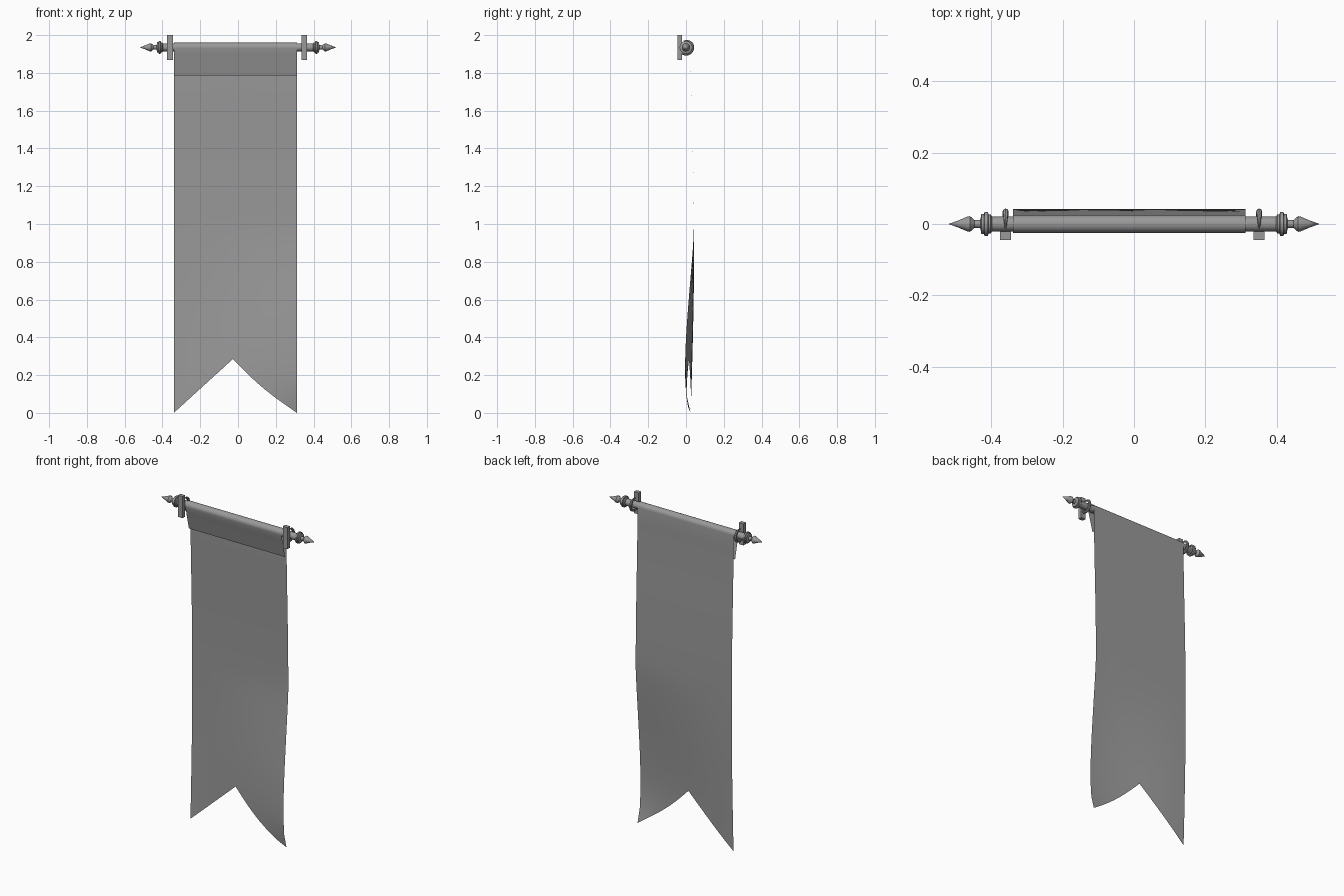
import bpy, bmesh
from math import sin, cos, pi, radians

cube = bpy.data.objects.get("Cube")
if cube:
    bpy.data.objects.remove(cube, do_unlink=True)

ROD_Z = 1.935

grey = bpy.data.materials.new("plain grey")
grey.use_nodes = True
GREY = (0.32, 0.32, 0.32, 1)
grey.diffuse_color = GREY
grey.node_tree.nodes["Principled BSDF"].inputs["Base Color"].default_value = GREY


def finish(name, bm, angle=35):
    mesh = bpy.data.meshes.new(name)
    bm.to_mesh(mesh)
    bm.free()
    obj = bpy.data.objects.new(name, mesh)
    bpy.context.collection.objects.link(obj)
    mesh.materials.append(grey)
    bpy.ops.object.select_all(action='DESELECT')
    obj.select_set(True)
    bpy.context.view_layer.objects.active = obj
    bpy.ops.object.shade_smooth_by_angle(angle=radians(angle))
    return obj


def skin(bm, rows, closed=False):
    """Join successive rows of vertices with quads."""
    for a, b in zip(rows, rows[1:]):
        n = len(a)
        for i in range(n if closed else n - 1):
            j = (i + 1) % n
            bm.faces.new((a[i], a[j], b[j], b[i]))


def lathe(name, profile, sides=16):
    """Turn (x, radius) pairs around the rod axis."""
    bm = bmesh.new()
    rows = [[bm.verts.new((x, r * cos(2 * pi * k / sides),
                           ROD_Z + r * sin(2 * pi * k / sides)))
             for k in range(sides)] for x, r in profile]
    skin(bm, rows, closed=True)
    bmesh.ops.remove_doubles(bm, verts=bm.verts, dist=1e-5)
    bmesh.ops.holes_fill(bm, edges=bm.edges)
    bmesh.ops.recalc_face_normals(bm, faces=bm.faces)
    return finish(name, bm)


# Rod and its turned ends
lathe("rod", [(-0.41, 0.021), (0.41, 0.021)])
END = [(0.398, 0.021), (0.402, 0.027), (0.408, 0.027), (0.41, 0.034),
       (0.419, 0.034), (0.421, 0.028), (0.428, 0.028), (0.431, 0.012),
       (0.447, 0.011), (0.46, 0.022), (0.467, 0.021), (0.49, 0.011), (0.52, 0)]
for side, sign in (("left", 1), ("right", -1)):
    lathe(side + "_finial", [(sign * x, r) for x, r in END])

# Wall plates with tapered hooks around the rod
for side, x in (("left", 0.351), ("right", -0.36)):
    bm = bmesh.new()
    bmesh.ops.create_cube(bm, size=1)
    bmesh.ops.scale(bm, vec=(0.031, 0.024, 0.132), verts=bm.verts)
    bmesh.ops.translate(bm, vec=(x, -0.033, ROD_Z - 0.001), verts=bm.verts)
    finish(side + "_wall_plate", bm)

    bm = bmesh.new()
    rows = []
    steps = 18
    for i in range(steps + 1):
        t = i / steps
        a = radians(-145 + 255 * t)
        thick = 0.0085 * min(1, 0.25 + 2.5 * (1 - t))
        ring = []
        for k in range(8):
            b = 2 * pi * k / 8
            r = 0.035 + thick * cos(b)
            ring.append(bm.verts.new((x + thick * sin(b), r * cos(a),
                                      ROD_Z + r * sin(a))))
        rows.append(ring)
    skin(bm, rows, closed=True)
    bmesh.ops.holes_fill(bm, edges=bm.edges)
    bmesh.ops.recalc_face_normals(bm, faces=bm.faces)
    finish(side + "_hook", bm)

# Banner cloth: front flap, fold over the rod, hanging sheet with a notched hem
LEFT, RIGHT, NOTCH = 0.312, -0.34, -0.027


def hem(x):
    if x < NOTCH:
        return 0.285 * (x - RIGHT) / (NOTCH - RIGHT)
    t = (x - NOTCH) / (LEFT - NOTCH)
    return 0.285 * (1 - t) - 0.022 * sin(pi * t)  * (1 - t * 0.3)


def drape(x, z):
    u = (x - RIGHT) / (LEFT - RIGHT)
    bow = 0.024 + 0.018 * sin(pi * min(1, z / 1.9)) ** 1.5
    wave = sin(pi * (z / 0.95) ** 0.6) if 0 < z < 0.95 else 0
    return bow + wave * (0.004 - 0.038 * u * u * (3 - 2 * u))


bm = bmesh.new()
columns = [RIGHT + (NOTCH - RIGHT) * i / 8 for i in range(8)]
columns += [NOTCH + (LEFT - NOTCH) * i / 8 for i in range(9)]
rows = []
for x in columns:
    path = [(0.01, 1.785), (-0.004, 1.845), (-0.017, 1.9)]
    for i in range(13):
        a = pi * (1.05 - 1.05 * i / 12)
        path.append((0.025 * cos(a), ROD_Z + 0.025 * sin(a)))
    low = hem(x)
    for i in range(1, 25):
        z = 1.92 + (low - 1.92) * i / 24
        path.append((drape(x, z), z))
    rows.append([bm.verts.new((x, y, max(z, 0))) for y, z in path])
skin(bm, rows)
bmesh.ops.recalc_face_normals(bm, faces=bm.faces)
finish("banner_cloth", bm, 60)
